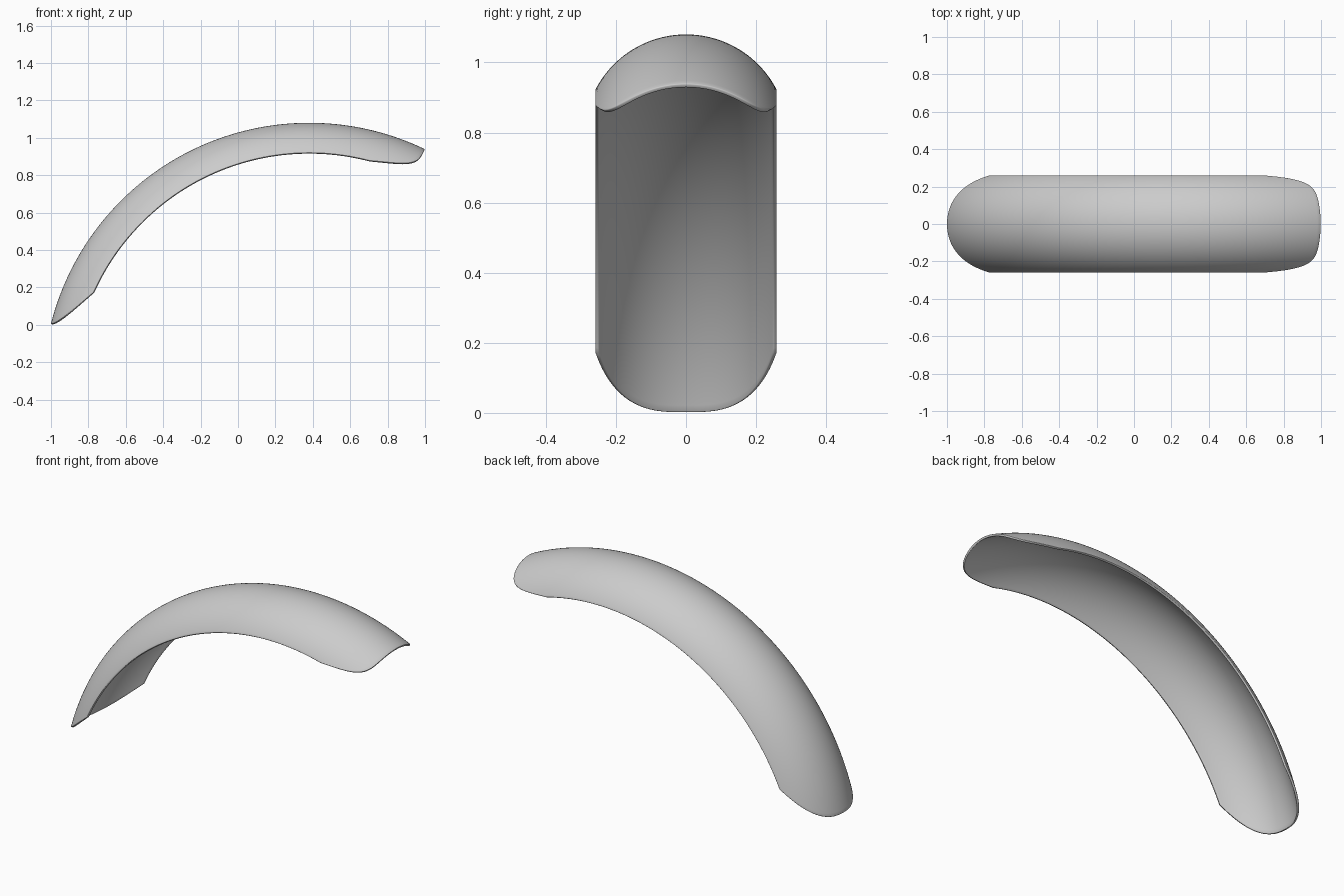
import bpy, bmesh
from math import sin, cos, radians

cube = bpy.data.objects.get("Cube")
if cube:
    bpy.data.objects.remove(cube, do_unlink=True)

# Arch centre and crown radius, then the cross-section arc
CX, CZ, CROWN = 0.381, -0.345, 1.425
SECTION, HALF = 0.291, 63.3
COLS, ROWS = 48, 120


def fender_point(i, j):
    """Point on the outer skin; i runs across, j runs rear to front."""
    across = 2 * i / COLS - 1
    u = abs(across)
    phi = radians(HALF * across)
    rear = 180 - 14.2 - 10 * u ** 2.7     # rounded rear tongue
    front = 64.3 + 11 * u ** 7            # squarer rounded nose
    theta = radians(rear + (front - rear) * j / ROWS)
    r = CROWN - SECTION * (1 - cos(phi))
    return CX + r * cos(theta), SECTION * sin(phi), CZ + r * sin(theta)


# Curved skin, faces wound so normals point outward
bm = bmesh.new()
grid = [[bm.verts.new(fender_point(i, j)) for j in range(ROWS + 1)]
        for i in range(COLS + 1)]
for i in range(COLS):
    for j in range(ROWS):
        bm.faces.new((grid[i][j], grid[i][j + 1],
                      grid[i + 1][j + 1], grid[i + 1][j]))
mesh = bpy.data.meshes.new("fender")
bm.to_mesh(mesh)
bm.free()
fender = bpy.data.objects.new("fender", mesh)
bpy.context.collection.objects.link(fender)

# Sheet thickness with a softened rim
shell = fender.modifiers.new("thickness", 'SOLIDIFY')
shell.thickness = 0.012
shell.offset = -1
rim = fender.modifiers.new("soft_rim", 'BEVEL')
rim.width = 0.004
rim.segments = 2
rim.limit_method = 'ANGLE'
rim.angle_limit = radians(50)

# Plain grey finish
grey = bpy.data.materials.new("light_grey")
grey.use_nodes = True
colour = (0.6, 0.6, 0.6, 1)
grey.diffuse_color = colour
grey.node_tree.nodes["Principled BSDF"].inputs["Base Color"].default_value = colour
mesh.materials.append(grey)

bpy.context.view_layer.objects.active = fender
fender.select_set(True)
bpy.ops.object.shade_smooth_by_angle(angle=radians(50))
